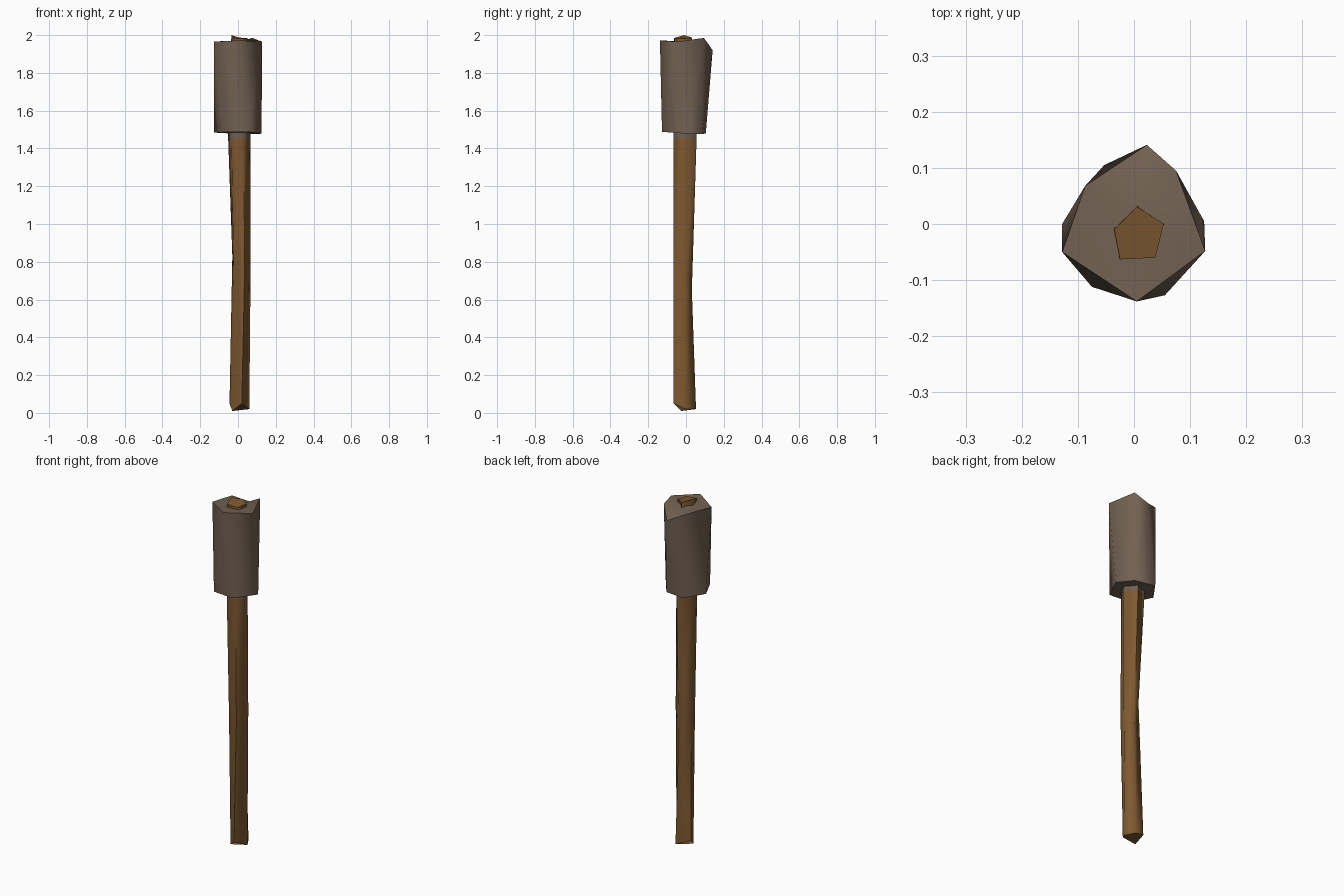
import bpy, bmesh
from mathutils import Vector

if "Cube" in bpy.data.objects:
    bpy.data.objects.remove(bpy.data.objects["Cube"])


def material(name, rgb):
    m = bpy.data.materials.new(name)
    m.diffuse_color = (*rgb, 1.0)
    m.use_nodes = True
    m.node_tree.nodes["Principled BSDF"].inputs["Base Color"].default_value = m.diffuse_color
    return m


wood = material("brown wood", (0.21, 0.10, 0.030))
stone = material("grey brown stone", (0.165, 0.118, 0.083))


def loft(name, rings, mats, crown=None):
    """Skin matching rings from bottom to top and close both ends."""
    bm = bmesh.new()
    loops = [[bm.verts.new(p) for p in ring] for ring in rings]
    n = len(loops[0])
    for low, high in zip(loops, loops[1:]):
        for i in range(n):
            j = (i + 1) % n
            bm.faces.new((low[i], low[j], high[j], high[i]))
    ends = [bm.faces.new(loops[0][::-1]), bm.faces.new(loops[-1])]
    if crown is not None:
        poked = bmesh.ops.poke(bm, faces=[ends[1]])
        poked["verts"][0].co.z = crown
    bmesh.ops.recalc_face_normals(bm, faces=bm.faces)
    mesh = bpy.data.meshes.new(name)
    bm.to_mesh(mesh)
    bm.free()
    for m in mats:
        mesh.materials.append(m)
    ob = bpy.data.objects.new(name, mesh)
    bpy.context.collection.objects.link(ob)
    bpy.ops.object.select_all(action='DESELECT')
    ob.select_set(True)
    bpy.context.view_layer.objects.active = ob
    bpy.ops.object.shade_smooth_by_angle(angle=1.3)
    return ob


# Crooked five-sided shaft, poking out through the head
foot = [(0.06, 0.0, 0.02), (0.03, 0.053, 0.02), (-0.045, 0.02, 0.05),
        (-0.03, -0.025, 0.01), (0.02, -0.065, 0.05)]
middle = [(0.067, -0.002, 0.80), (0.025, 0.031, 0.65), (-0.03, 0.0, 0.83),
          (-0.022, -0.05, 0.75), (0.035, -0.065, 0.75)]
neck = [(0.065, -0.005), (0.02, 0.056), (-0.052, 0.02),
        (-0.035, -0.052), (0.03, -0.066)]
tip = [(0.053, 0.0, 1.983), (0.005, 0.031, 1.987), (-0.035, -0.01, 2.0),
       (-0.025, -0.063, 1.985), (0.038, -0.06, 1.98)]
shaft = loft("shaft", [foot, middle,
                       [(x, y, 1.45) for x, y in neck],
                       [(x, y, 1.50) for x, y in neck], tip], [wood, stone])
# Dusty band on the shaft just under the head
for f in shaft.data.polygons:
    if 1.45 < f.center.z < 1.5:
        f.material_index = 1

# Rough six-sided head with a slight twist
head_bottom = [(0.055, -0.127, 1.488), (0.125, 0.005, 1.478), (0.065, 0.085, 1.476),
               (-0.053, 0.105, 1.48), (-0.128, 0.0, 1.484), (-0.075, -0.112, 1.486)]
head_top = [(0.005, -0.138, 1.972), (0.127, -0.048, 1.965), (0.075, 0.095, 1.985),
            (0.023, 0.141, 1.92), (-0.087, 0.068, 1.968), (-0.128, -0.05, 1.965)]
loft("head", [head_bottom, head_top], [stone], crown=1.965)
